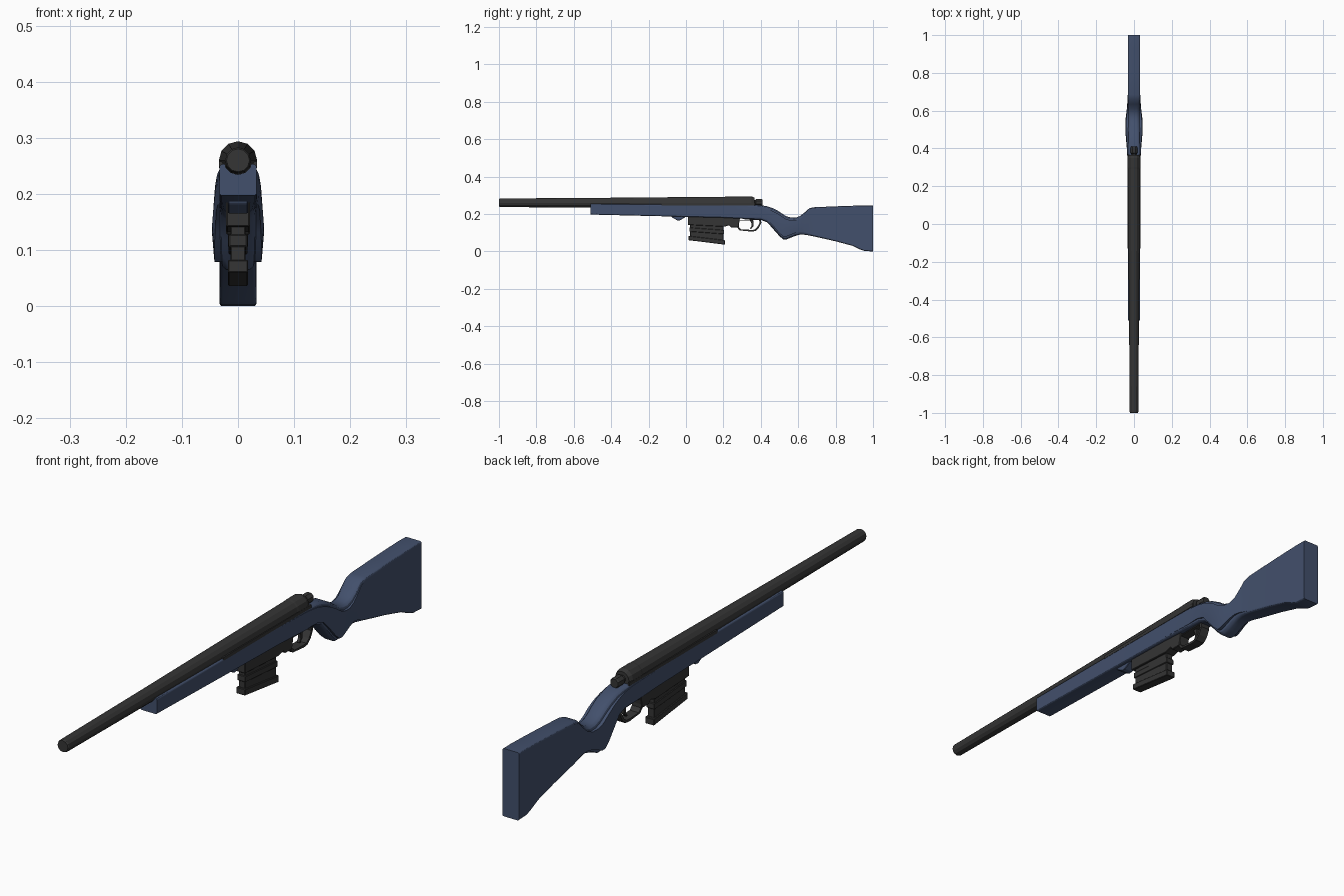
import bpy, bmesh, math

if "Cube" in bpy.data.objects:
    bpy.data.objects.remove(bpy.data.objects["Cube"])


def material(name, rgb):
    m = bpy.data.materials.new(name)
    m.diffuse_color = (*rgb, 1)
    m.use_nodes = True
    m.node_tree.nodes["Principled BSDF"].inputs["Base Color"].default_value = m.diffuse_color
    return m


BLUE = material("blue_stock", (0.055, 0.08, 0.15))
DARK = material("dark_metal", (0.035, 0.035, 0.035))


def finish(name, bm, mat, bevel=0, smooth=30):
    bmesh.ops.recalc_face_normals(bm, faces=bm.faces)
    me = bpy.data.meshes.new(name)
    bm.to_mesh(me)
    bm.free()
    ob = bpy.data.objects.new(name, me)
    bpy.context.collection.objects.link(ob)
    me.materials.append(mat)
    if bevel:
        b = ob.modifiers.new("bevel", "BEVEL")
        b.width, b.segments, b.limit_method = bevel, 1, 'ANGLE'
    if smooth:
        bpy.ops.object.select_all(action='DESELECT')
        bpy.context.view_layer.objects.active = ob
        ob.select_set(True)
        bpy.ops.object.shade_smooth_by_angle(angle=math.radians(smooth))
    return ob


def loft(name, rings, mat, caps=True, closed=False, smooth=30):
    """Skin a list of equally long point rings."""
    bm = bmesh.new()
    vs = [[bm.verts.new(p) for p in r] for r in rings]
    n = len(rings[0])
    pairs = list(zip(vs, vs[1:])) + ([(vs[-1], vs[0])] if closed else [])
    for a, b in pairs:
        for i in range(n):
            j = (i + 1) % n
            bm.faces.new((a[i], a[j], b[j], b[i]))
    if caps and not closed:
        bm.faces.new(vs[0])
        bm.faces.new(vs[-1])
    return finish(name, bm, mat, smooth=smooth)


def tube(name, stations, sides, z, mat, turn=0):
    """Round part along y from (y, radius) stations."""
    ang = [2 * math.pi * (i + turn) / sides for i in range(sides)]
    loft(name, [[(r * math.sin(a), y, z + r * math.cos(a)) for a in ang]
                for y, r in stations], mat, smooth=0)


def plate(name, pts, half, mat, bevel=0.002):
    """Side profile of (y, z) points, extruded symmetrically across x."""
    bm = bmesh.new()
    f = bm.faces.new([bm.verts.new((-half, y, z)) for y, z in pts])
    ext = bmesh.ops.extrude_face_region(bm, geom=[f])
    moved = [v for v in ext["geom"] if isinstance(v, bmesh.types.BMVert)]
    bmesh.ops.translate(bm, verts=moved, vec=(2 * half, 0, 0))
    finish(name, bm, mat, bevel, smooth=0)


def stock_ring(y, zb, zt, edge, mid, c):
    """Rounded upright section whose sides may bulge from edge to mid."""
    half = []
    for k in range(4):
        a = math.pi / 6 * k
        half.append((edge - c + c * math.sin(a), zb + c - c * math.cos(a)))
    for t in (-0.5, 0, 0.5):
        half.append((edge + (mid - edge) * (1 - t * t),
                     (zb + zt) / 2 + t * (zt - zb - 2 * c)))
    for k in range(4):
        a = math.pi / 6 * k
        half.append((edge - c + c * math.cos(a), zt - c + c * math.sin(a)))
    return [(x, y, z) for x, z in half] + [(-x, y, z) for x, z in reversed(half)]


# Stock: fore-end, wrist, grip and butt as one skin
stations = [
    (-0.51, 0.197, 0.253, .033, .033, .005), (-0.05, 0.186, 0.251, .033, .033, .005),
    (0.20, 0.180, 0.250, .033, .033, .006), (0.35, 0.172, 0.249, .033, .035, .008),
    (0.40, 0.169, 0.247, .033, .038, .011), (0.435, 0.155, 0.241, .032, .041, .014),
    (0.47, 0.115, 0.229, .032, .044, .016), (0.50, 0.081, 0.212, .031, .046, .016),
    (0.52, 0.064, 0.198, .030, .046, .016), (0.535, 0.063, 0.189, .030, .046, .016),
    (0.56, 0.073, 0.181, .030, .044, .016), (0.585, 0.083, 0.180, .030, .041, .016),
    (0.61, 0.090, 0.189, .030, .038, .015), (0.635, 0.089, 0.209, .031, .036, .013),
    (0.66, 0.085, 0.231, .032, .034, .010), (0.685, 0.080, 0.236, .033, .033, .008),
    (0.80, 0.054, 0.241, .033, .033, .007), (0.89, 0.030, 0.244, .033, .033, .006),
    (0.93, 0.011, 0.245, .033, .033, .006), (0.955, 0.002, 0.246, .033, .033, .006),
    (1.00, 0.000, 0.245, .033, .033, .006)]
loft("stock", [stock_ring(*s) for s in stations], BLUE)

# Raised lug under the fore-end, ahead of the box
plate("stock_lug", [(-.08, .195), (-.075, .182), (-.045, .165), (-.03, .167),
                    (-.005, .182), (.01, .195)], .018, BLUE)

# Long tapered tube, rear collar and rear knob
tube("barrel", [(-1, .0205), (-.995, .023), (-.5, .026), (.3, .033)], 12, .26, DARK)
tube("receiver_collar", [(.28, .031), (.30, .034), (.35, .034), (.365, .028)], 12, .26, DARK)
tube("rear_knob", [(.36, .014), (.37, .014), (.375, .019), (.405, .019), (.41, .016)],
     8, .262, DARK, .5)

# Dark side strips where the tube meets the stock
for side, x in (("left", -.031), ("right", .031)):
    bm = bmesh.new()
    bmesh.ops.create_cube(bm, size=1)
    for v in bm.verts:
        v.co = (x + v.co.x * .006, .12 + v.co.y * .5, .252 + v.co.z * .012)
    finish("receiver_rail_" + side, bm, DARK, smooth=0)

# Box housing, box body with ribs, and slanted floor plate
plate("box_housing", [(.01, .19), (.01, .142), (.205, .132), (.23, .140), (.24, .128),
                      (.28, .128), (.29, .185)], .021, DARK)
plate("box_body", [(.022, .16), (.022, .07), (.200, .05), (.200, .15)], .0135, DARK)
plate("box_rib", [(.018, .128), (.018, .106), (.204, .092), (.204, .114)], .0165, DARK)
plate("floor_plate", [(.014, .083), (.014, .060), (.208, .036), (.208, .060)], .018, DARK)

# Guard loop: one rectangular section swept around the outline
outline = [(.273, .168), (.273, .128), (.287, .112), (.35, .106), (.372, .109),
           (.389, .125), (.403, .152), (.400, .172)]
cy, cz = .337, .142
rings = []
for y, z in outline:
    d = math.hypot(y - cy, z - cz)
    iy, iz = y + (cy - y) * .010 / d, z + (cz - z) * .010 / d
    rings.append([(-.018, y, z), (.018, y, z), (.018, iy, iz), (-.018, iy, iz)])
loft("guard_loop", rings, DARK, closed=True, smooth=0)

# Curved lever inside the guard
plate("lever", [(.338, .175), (.350, .150), (.350, .136), (.342, .122), (.348, .120),
                (.360, .134), (.362, .152), (.358, .175)], .006, DARK, .001)
